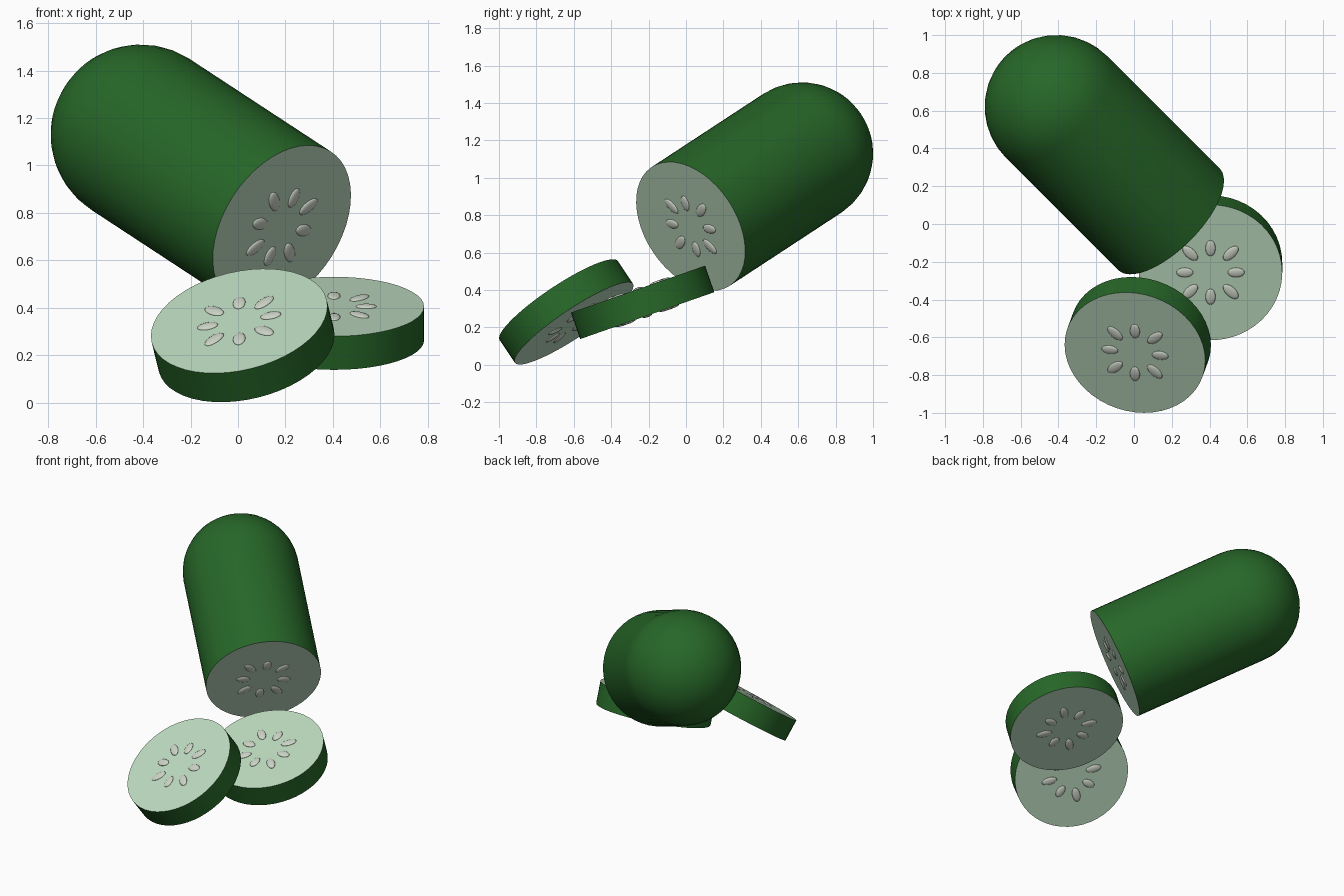
import bpy
import bmesh
from math import sin, cos, pi, radians
from mathutils import Matrix, Vector

cube = bpy.data.objects.get("Cube")
if cube:
    bpy.data.objects.remove(cube, do_unlink=True)


def material(name, color):
    m = bpy.data.materials.new(name)
    m.use_nodes = True
    m.diffuse_color = (*color, 1)
    m.node_tree.nodes["Principled BSDF"].inputs["Base Color"].default_value = (*color, 1)
    return m


SKIN = material("dark green skin", (0.02, 0.135, 0.021))
FLESH = material("pale green flesh", (0.5, 0.7, 0.52))
SEED = material("pale seed", (0.6, 0.65, 0.56))
RADIUS = 0.38
SIDES = 48


def frame(center, normal, x_hint):
    """Placement whose local z is the cut direction and local x follows the hint."""
    z = Vector(normal).normalized()
    x = Vector(x_hint)
    x = (x - z * x.dot(z)).normalized()
    y = z.cross(x)
    rot = Matrix((x, y, z)).transposed().to_4x4()
    return Matrix.Translation(center) @ rot


def add_object(name, bm, mats, place):
    mesh = bpy.data.meshes.new(name)
    bm.to_mesh(mesh)
    bm.free()
    for m in mats:
        mesh.materials.append(m)
    obj = bpy.data.objects.new(name, mesh)
    bpy.context.collection.objects.link(obj)
    obj.matrix_world = place
    return obj


def lathe(name, profile, place):
    """Turn a (radius, height) profile round z; open ends become flat flesh faces."""
    bm = bmesh.new()
    rings = []
    for r, h in profile:
        if r < 1e-4:
            rings.append([bm.verts.new((0, 0, h))] * SIDES)
        else:
            rings.append([bm.verts.new((r * cos(2 * pi * i / SIDES), r * sin(2 * pi * i / SIDES), h))
                          for i in range(SIDES)])
    for a, b in zip(rings, rings[1:]):
        for i in range(SIDES):
            j = (i + 1) % SIDES
            corners = list(dict.fromkeys((a[i], a[j], b[j], b[i])))
            bm.faces.new(corners).smooth = True
    for ring in (rings[0], rings[-1]):
        if ring[0] is not ring[1]:
            bm.faces.new(ring).material_index = 1
    bmesh.ops.recalc_face_normals(bm, faces=bm.faces)
    return add_object(name, bm, (SKIN, FLESH), place)


def seeds(name, height, place):
    """Ring of eight flattened seeds lying on a cut face."""
    bm = bmesh.new()
    for k in range(8):
        diagonal = k % 2
        ring = 0.152 if diagonal else 0.136
        length = 0.052 if diagonal else 0.045
        mat = (Matrix.Rotation(k * pi / 4, 4, 'Z')
               @ Matrix.Translation((ring, 0, height))
               @ Matrix.Diagonal((length, 0.027, 0.009, 1)))
        bmesh.ops.create_uvsphere(bm, u_segments=16, v_segments=8, radius=1, matrix=mat)
    for f in bm.faces:
        f.smooth = True
    add_object(name, bm, (SEED,), place)


# Uncut piece: hemisphere end and straight side up to the cut face
LENGTH = 0.928
body_place = frame((0.185, 0.025, 0.74), (0.641, -0.641, -0.42), (0.67, 0.73, -0.1))
dome = [(RADIUS * sin(radians(a)), -LENGTH - RADIUS * cos(radians(a))) for a in range(0, 91, 9)]
lathe("cucumber_body", dome + [(RADIUS, 0)], body_place)
seeds("body_seeds", 0, body_place)

# Two loose slices with seeds on both faces
HALF = 0.075
slices = {
    "front_slice": ((0.02, -0.64, 0.283), (-0.2, -0.545, 0.815)),
    "back_slice": ((0.405, -0.232, 0.334), (0, -0.33, 0.944)),
}
for name, (center, normal) in slices.items():
    place = frame(center, normal, (1, 0, 0))
    lathe(name, [(RADIUS, -HALF), (RADIUS, HALF)], place)
    seeds(name + "_top_seeds", HALF, place)
    seeds(name + "_bottom_seeds", -HALF, place)
